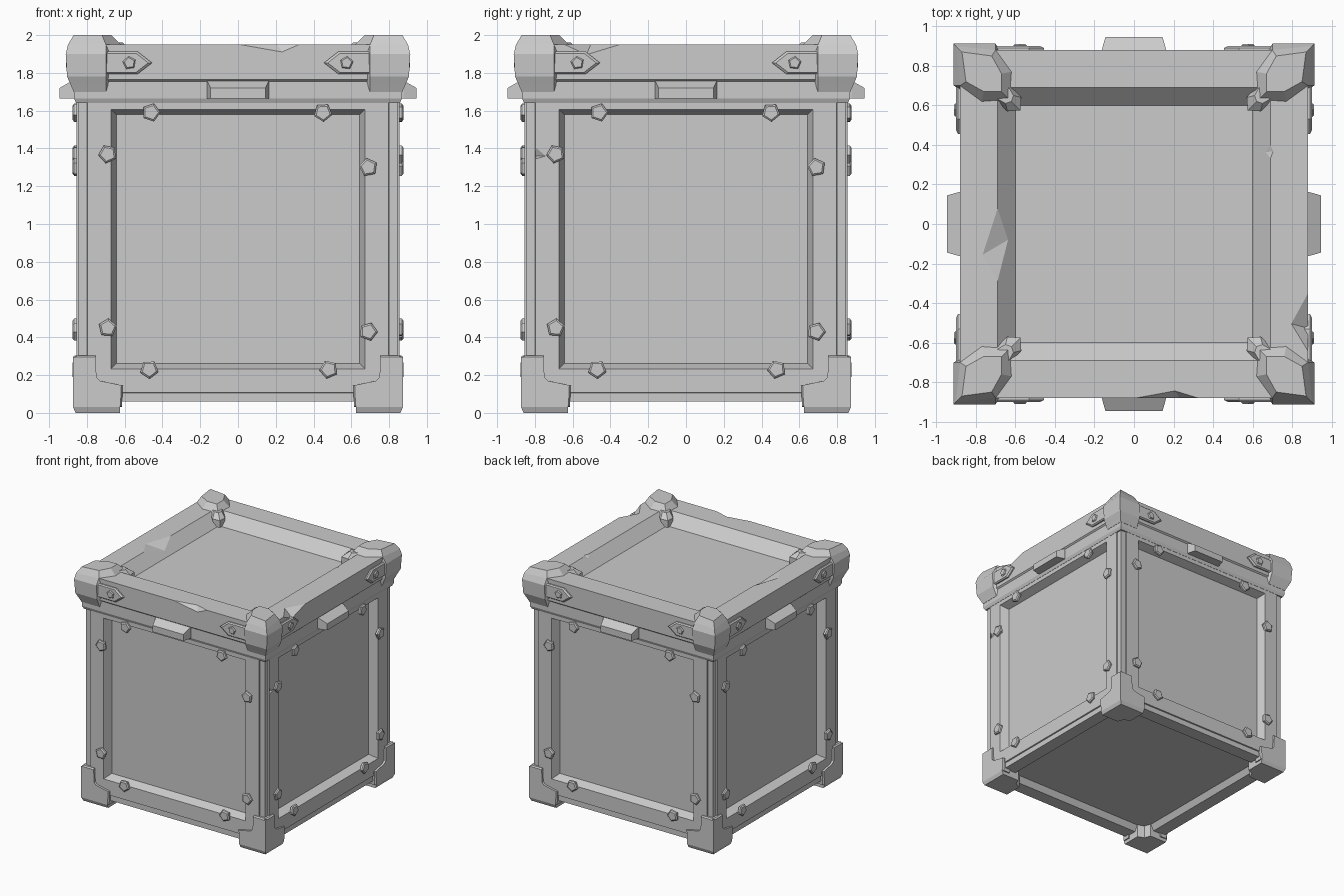
import bpy, bmesh
from math import pi, cos, sin
from mathutils import Matrix, Vector

if "Cube" in bpy.data.objects:
    bpy.data.objects.remove(bpy.data.objects["Cube"])

GREY = (0.6, 0.6, 0.6, 1)
mat = bpy.data.materials.new("plain_grey")
mat.use_nodes = True
mat.diffuse_color = GREY
mat.node_tree.nodes["Principled BSDF"].inputs["Base Color"].default_value = GREY


def finish(name, bm):
    bmesh.ops.recalc_face_normals(bm, faces=bm.faces)
    mesh = bpy.data.meshes.new(name)
    bm.to_mesh(mesh)
    bm.free()
    mesh.materials.append(mat)
    obj = bpy.data.objects.new(name, mesh)
    bpy.context.collection.objects.link(obj)
    return obj


def loft(bm, rings, turn=0):
    """Skin a stack of rings and cap both ends."""
    rot = Matrix.Rotation(turn * pi / 2, 3, 'Z')
    loops = [[bm.verts.new(rot @ Vector(p)) for p in ring] for ring in rings]
    for a, b in zip(loops, loops[1:]):
        for i in range(len(a)):
            j = (i + 1) % len(a)
            bm.faces.new((a[i], a[j], b[j], b[i]))
    bm.faces.new(loops[0])
    bm.faces.new(loops[-1])


def plate(bm, outline, layers, turn):
    """Front-facing plate: outline in x, z; layers of (distance out, scale)."""
    cx = sum(p[0] for p in outline) / len(outline)
    cz = sum(p[1] for p in outline) / len(outline)
    loft(bm, [[(cx + (x - cx) * s, -out, cz + (z - cz) * s) for x, z in outline]
              for out, s in layers], turn)


def chip(obj, *corners):
    """Knock a wedge out of an edge."""
    bm = bmesh.new()
    for c in corners:
        bm.verts.new(c)
    bmesh.ops.convex_hull(bm, input=bm.verts)
    cutter = finish("chip_cutter", bm)
    mod = obj.modifiers.new("chip", 'BOOLEAN')
    mod.operation, mod.solver, mod.object = 'DIFFERENCE', 'EXACT', cutter
    graph = bpy.context.evaluated_depsgraph_get()
    mesh = bpy.data.meshes.new_from_object(obj.evaluated_get(graph))
    obj.modifiers.remove(mod)
    obj.data = mesh
    bpy.data.objects.remove(cutter)


# Crate body with raised frames and sunken panels
bm = bmesh.new()
bmesh.ops.create_cube(bm, size=1, matrix=Matrix.Translation((0, 0, 0.92))
                      @ Matrix.Diagonal((1.69, 1.69, 1.72, 1)))
for face in list(bm.faces):
    if abs(face.normal.z) < 0.5:
        steps = ((0.065, 0), (0.004, 0.01), (0.176, 0), (0.04, -0.07))
    elif face.normal.z < 0:
        steps = ((0.16, 0), (0.04, -0.05))
    else:
        steps = ()
    for thick, depth in steps:
        bmesh.ops.inset_individual(bm, faces=[face], thickness=thick, depth=depth)
body = finish("crate_body", bm)
chip(body, (-.59, -.865, .84), (-.59, -.865, .42), (-.66, -.865, .48), (-.58, -.83, .55))
chip(body, (.865, .4, .32), (.865, .62, .32), (.865, .5, .28), (.82, .52, .34))
chip(body, (.865, -.79, 1.42), (.865, -.79, 1.34), (.865, -.72, 1.36), (.83, -.8, 1.36))

# Lid with stepped rim and sunken top
bm = bmesh.new()
steps = ((.857, 1.64), (.868, 1.665), (.868, 1.755), (.88, 1.765),
         (.88, 1.95), (.69, 1.95), (.60, 1.86))
loft(bm, [[(-h, -h, z), (h, -h, z), (h, h, z), (-h, h, z)] for h, z in steps])
lid = finish("lid", bm)
chip(lid, (-.1, -.89, 1.96), (.38, -.89, 1.96), (.2, -.835, 1.96), (.24, -.89, 1.9))
chip(lid, (.89, -.3, 1.96), (.89, -.68, 1.96), (.78, -.5, 1.96), (.89, -.53, 1.89))
chip(lid, (-.67, .2, 1.96), (-.67, -.38, 1.96), (-.79, -.17, 1.96), (-.62, -.07, 1.89))
chip(lid, (.67, .48, 1.96), (.67, .24, 1.96), (.72, .37, 1.96), (.64, .36, 1.91))


def corner_ring(z, half):
    """Ring mirrored across the corner's diagonal."""
    pts = half + [(y, x) for x, y in reversed(half) if x != y]
    return [(x, y, z) for x, y in pts]


# Lid corner caps, with a claw gripping the inner rim
bm = bmesh.new()
for turn in range(4):
    rings = [corner_ring(z, [(-o, -o), (-.7, -o), (-.62, -.77), (-.63, -.63)])
             for o, z in ((.87, 1.70), (.885, 1.735), (.905, 1.78), (.912, 1.9))]
    rings.append(corner_ring(1.95, [(-.9, -.9), (-.7, -.88), (-.62, -.77), (-.63, -.63)]))
    rings.append(corner_ring(2.0, [(-.87, -.87), (-.72, -.85), (-.67, -.76), (-.67, -.67)]))
    loft(bm, rings, turn)
    loft(bm, [corner_ring(1.84, [(-.7, -.7), (-.62, -.68), (-.57, -.64), (-.575, -.575)]),
              corner_ring(1.92, [(-.7, -.7), (-.62, -.7), (-.57, -.64), (-.575, -.575)]),
              corner_ring(1.96, [(-.72, -.72), (-.65, -.72), (-.61, -.65), (-.62, -.62)])], turn)
finish("lid_corner_caps", bm)

# Pointed straps beside each lid corner
bm = bmesh.new()
for turn in range(4):
    for s in (-1, 1):
        strap = [(s * x, z) for x, z in ((.74, 1.795), (.53, 1.795), (.455, 1.853),
                                         (.53, 1.912), (.74, 1.912))]
        plate(bm, strap, ((.86, 1), (.89, 1), (.9, .86)), turn)
finish("lid_straps", bm)

# Handle lips in the middle of each lid side
bm = bmesh.new()
for turn in range(4):
    loft(bm, [[(-w, -out, 1.665), (w, -out, 1.665), (w, -out, top), (-w, -out, top)]
              for w, out, top in ((.165, .85, 1.76), (.163, .88, 1.757), (.145, .945, 1.72))], turn)
finish("lid_lips", bm)

# Five-sided bolts
bm = bmesh.new()
spots = [(-.46, 1.59), (.45, 1.59), (-.69, 1.37), (.69, 1.3),
         (-.69, .45), (.69, .43), (-.47, .23), (.48, .23)]
bolts = [(x, z, .05, .85) for x, z in spots]
bolts += [(s * .575, 1.853, .036, .885) for s in (-1, 1)]
for turn in range(4):
    for n, (x, z, r, out) in enumerate(bolts):
        ring = [(x + r * cos(n + i * 2 * pi / 5), z + r * sin(n + i * 2 * pi / 5))
                for i in range(5)]
        plate(bm, ring, ((out, 1), (out + .017, 1), (out + .025, .78)), turn)
finish("bolts", bm)

# Foot brackets: L-shaped plates on both faces of each corner, plus a foot block
bm = bmesh.new()
for turn in range(4):
    for s in (-1, 1):
        bracket = [(s * x, z) for x, z in ((.86, .03), (.615, .03), (.61, .145), (.73, .17),
                                           (.75, .19), (.755, .305), (.86, .305))]
        plate(bm, bracket, ((.8, 1), (.862, 1), (.873, .94)), turn)
    post = [(-.873, -.873), (-.77, -.873), (-.77, -.77)]
    loft(bm, [corner_ring(.03, post), corner_ring(.295, post)], turn)
    loft(bm, [corner_ring(z, [(-o, -o), (-.625, -o), (-.625, -.7), (-.68, -.68)])
              for o, z in ((.86, 0), (.873, .03), (.873, .13))], turn)
finish("foot_brackets", bm)
